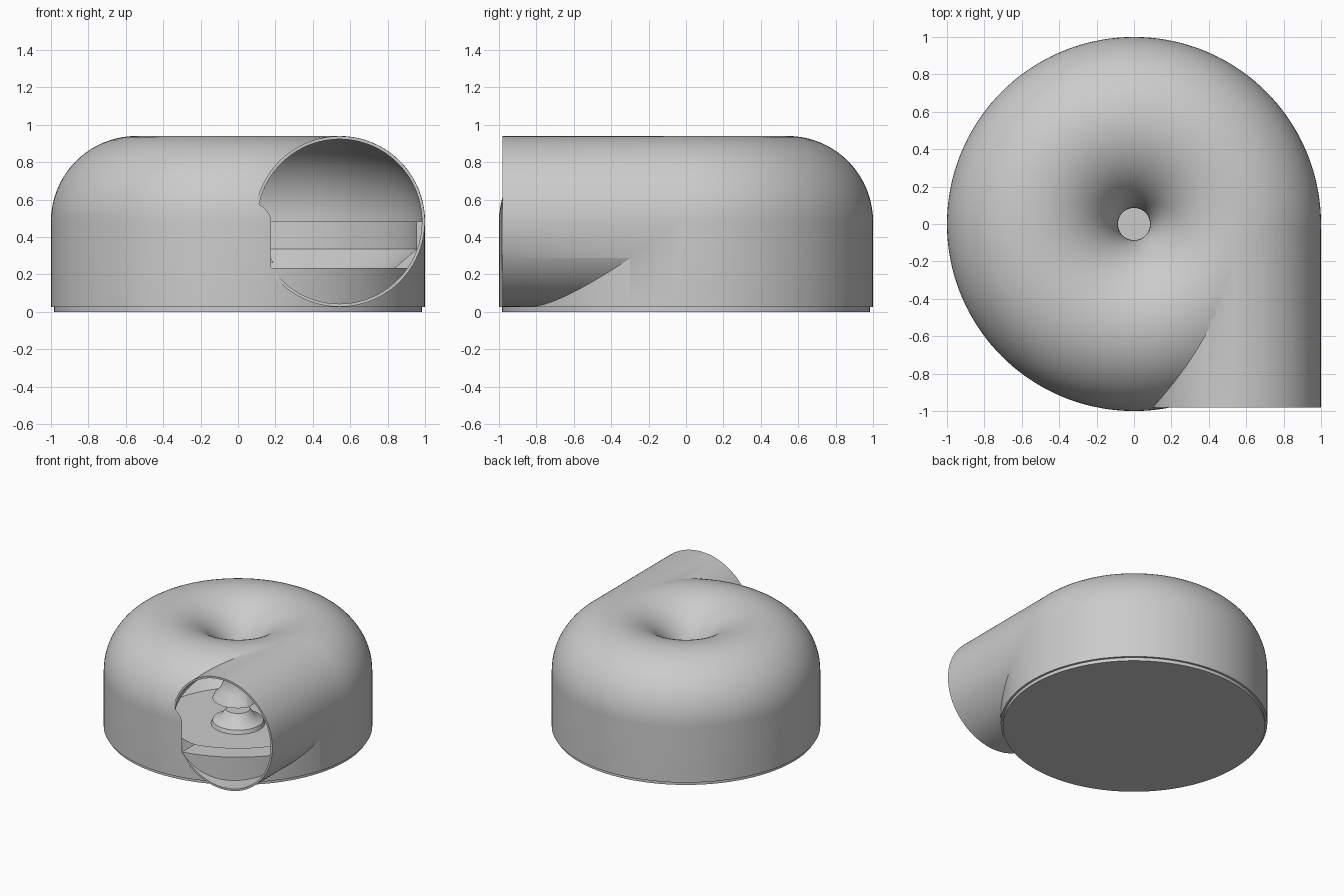
import bpy, bmesh, math
from mathutils import Matrix

if "Cube" in bpy.data.objects:
    bpy.data.objects.remove(bpy.data.objects["Cube"])

RING, MID = 0.543, 0.483      # ring radius and height of the duct centre
OUTER, INNER = 0.456, 0.44    # duct outside and inside radius
SEGMENTS = 144

grey = bpy.data.materials.new("plain grey")
grey.use_nodes = True
grey.diffuse_color = (0.6, 0.6, 0.6, 1)
grey.node_tree.nodes["Principled BSDF"].inputs["Base Color"].default_value = (0.6, 0.6, 0.6, 1)


def finish(name, bm):
    bmesh.ops.recalc_face_normals(bm, faces=bm.faces)
    mesh = bpy.data.meshes.new(name)
    bm.to_mesh(mesh)
    bm.free()
    mesh.materials.append(grey)
    obj = bpy.data.objects.new(name, mesh)
    bpy.context.collection.objects.link(obj)
    return obj


def revolve(name, profile):
    """Solid turned around z from (radius, height) points."""
    bm = bmesh.new()
    verts = [bm.verts.new((r, 0, z)) for r, z in profile]
    edges = [bm.edges.new(pair) for pair in zip(verts, verts[1:])]
    bmesh.ops.spin(bm, geom=verts + edges, axis=(0, 0, 1), cent=(0, 0, 0),
                   angle=math.tau, steps=SEGMENTS)
    bmesh.ops.remove_doubles(bm, verts=bm.verts, dist=0.0001)
    return finish(name, bm)


def duct(name, radius, front, back):
    """Straight round solid along y."""
    bm = bmesh.new()
    place = Matrix.Translation((RING, (front + back) / 2, MID)) @ Matrix.Rotation(math.pi / 2, 4, "X")
    bmesh.ops.create_cone(bm, cap_ends=True, segments=128, radius1=radius,
                          radius2=radius, depth=back - front, matrix=place)
    return finish(name, bm)


def combine(target, other, operation):
    mod = target.modifiers.new(operation, "BOOLEAN")
    mod.operation = operation
    mod.solver = "EXACT"
    mod.object = other
    bpy.context.view_layer.objects.active = target
    bpy.ops.object.modifier_apply(modifier=mod.name)
    bpy.data.objects.remove(other)


def arch(radius, steps=40):
    """Half circle from the outer wall over the top to the throat."""
    return [(RING + radius * math.cos(math.pi * i / steps),
             MID + radius * math.sin(math.pi * i / steps)) for i in range(steps + 1)]


# Drum with a rounded top and a central throat
housing = revolve("housing", [(0, 0.027), (1, 0.027)] + arch(RING - 0.086)
                  + [(0.086, 0.2), (0, 0.2)])
combine(housing, duct("outlet", OUTER, -0.98, 0), "UNION")

# Hollow chamber, leaving a flared throat above a flared hub
skirt = [(0, 0.26), (0.19, 0.26), (0.175, 0.29), (0.13, 0.34), (0.11, 0.4)]
dish = [(0.955, MID), (0.955, 0.335), (0.62, 0.05)]
hub = [(0.2, 0.05), (0.19, 0.08), (0.13, 0.11), (0.09, 0.17), (0, 0.17)]
combine(housing, revolve("chamber", skirt + arch(INNER)[::-1] + dish + hub), "DIFFERENCE")

# Outlet bore, stopping at a low sill in the drum wall
bore = duct("bore", INNER, -0.984, -0.01)
combine(bore, revolve("sill", [(0, -0.1), (0.998, -0.1), (0.998, 0.235), (0, 0.235)]), "DIFFERENCE")
combine(housing, bore, "DIFFERENCE")

# Thin base plate
base = revolve("base_plate", [(0, 0), (0.983, 0), (0.983, 0.03), (0, 0.03)])

for obj in (housing, base):
    bpy.ops.object.select_all(action="DESELECT")
    obj.select_set(True)
    bpy.context.view_layer.objects.active = obj
    bpy.ops.object.shade_smooth_by_angle(angle=math.radians(30))
